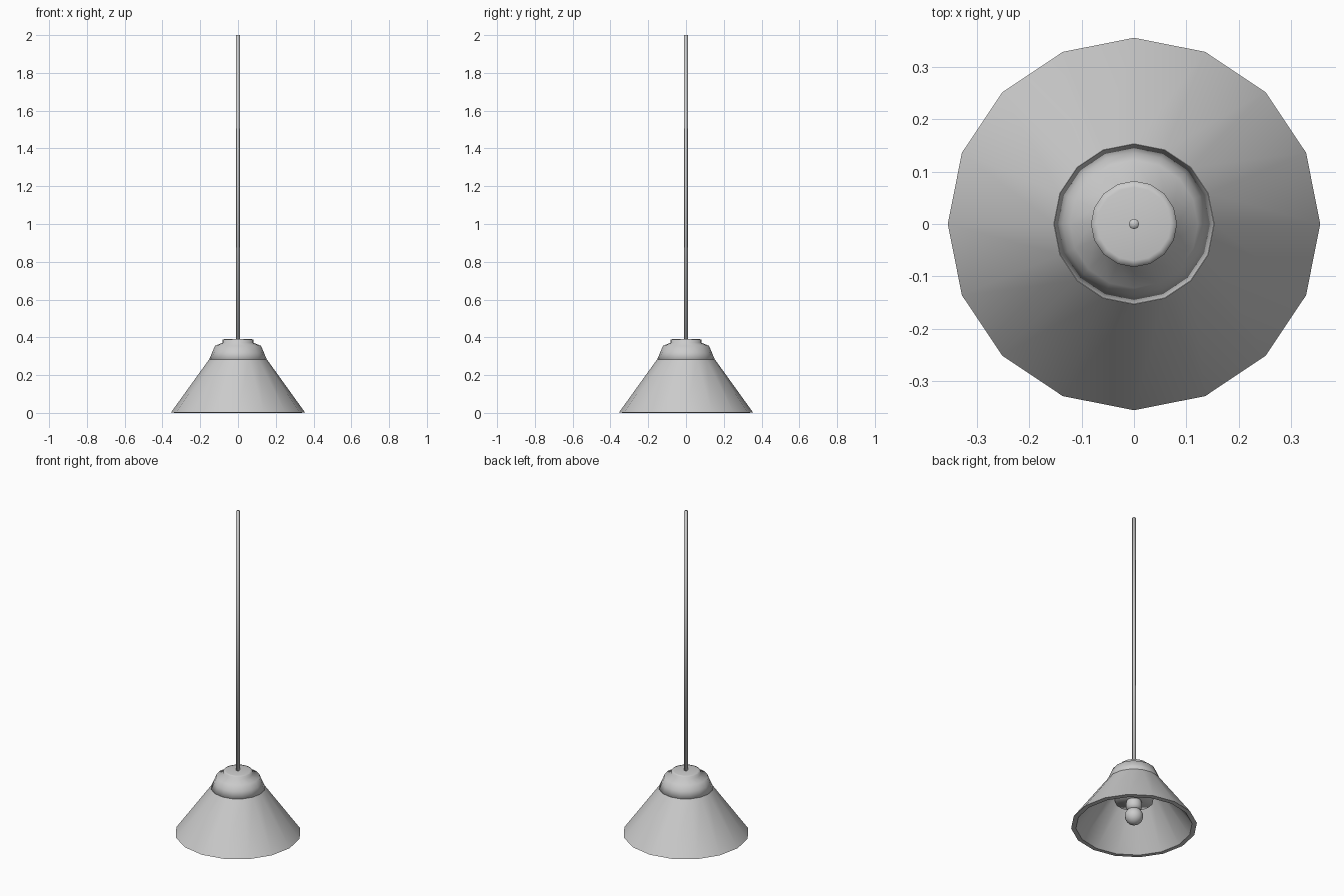
import bpy
import bmesh
from math import cos, sin, pi

if "Cube" in bpy.data.objects:
    bpy.data.objects.remove(bpy.data.objects["Cube"])


def lathe(name, profile, sides=16, closed=False, smooth_angle=None):
    """Revolve (radius, z) points around z; radius 0 makes a pole."""
    bm = bmesh.new()
    rings = []
    for r, z in profile:
        if r == 0:
            rings.append([bm.verts.new((0, 0, z))] * sides)
        else:
            rings.append([bm.verts.new((r * cos(2 * pi * i / sides),
                                        r * sin(2 * pi * i / sides), z))
                          for i in range(sides)])
    pairs = list(zip(rings, rings[1:]))
    if closed:
        pairs.append((rings[-1], rings[0]))
    for a, b in pairs:
        for i in range(sides):
            j = (i + 1) % sides
            corners = list(dict.fromkeys((a[i], a[j], b[j], b[i])))
            bm.faces.new(corners)
    bmesh.ops.recalc_face_normals(bm, faces=bm.faces)
    mesh = bpy.data.meshes.new(name)
    bm.to_mesh(mesh)
    bm.free()
    obj = bpy.data.objects.new(name, mesh)
    bpy.context.collection.objects.link(obj)
    bpy.ops.object.select_all(action='DESELECT')
    obj.select_set(True)
    bpy.context.view_layer.objects.active = obj
    if smooth_angle is None:
        bpy.ops.object.shade_smooth()
    else:
        bpy.ops.object.shade_smooth_by_angle(angle=smooth_angle)
    return obj


# Conical shade with wall thickness and a flat lower rim, open at both ends
lathe("shade", [(0.355, 0.002), (0.153, 0.283), (0.13, 0.275), (0.328, 0.0)],
      closed=True, smooth_angle=0.8)

# Stepped cap on top, running down inside the shade as a lamp holder
lathe("cap", [(0, 0.391), (0.07, 0.391), (0.082, 0.388), (0.082, 0.371),
              (0.122, 0.355), (0.136, 0.322), (0.153, 0.281), (0.125, 0.272),
              (0.108, 0.16), (0, 0.16)])

# Rounded bulb neck
lathe("bulb_socket", [(0, 0.17), (0.038, 0.17), (0.046, 0.145),
                      (0.045, 0.12), (0.034, 0.1), (0, 0.095)])

# Round bulb
lathe("bulb", [(0.052 * sin(pi * k / 10) if 0 < k < 10 else 0,
                0.064 + 0.052 * cos(pi * k / 10)) for k in range(11)])

# Hanging rod
lathe("rod", [(0, 2.0), (0.01, 2.0), (0.01, 0.38), (0, 0.38)], sides=8)
